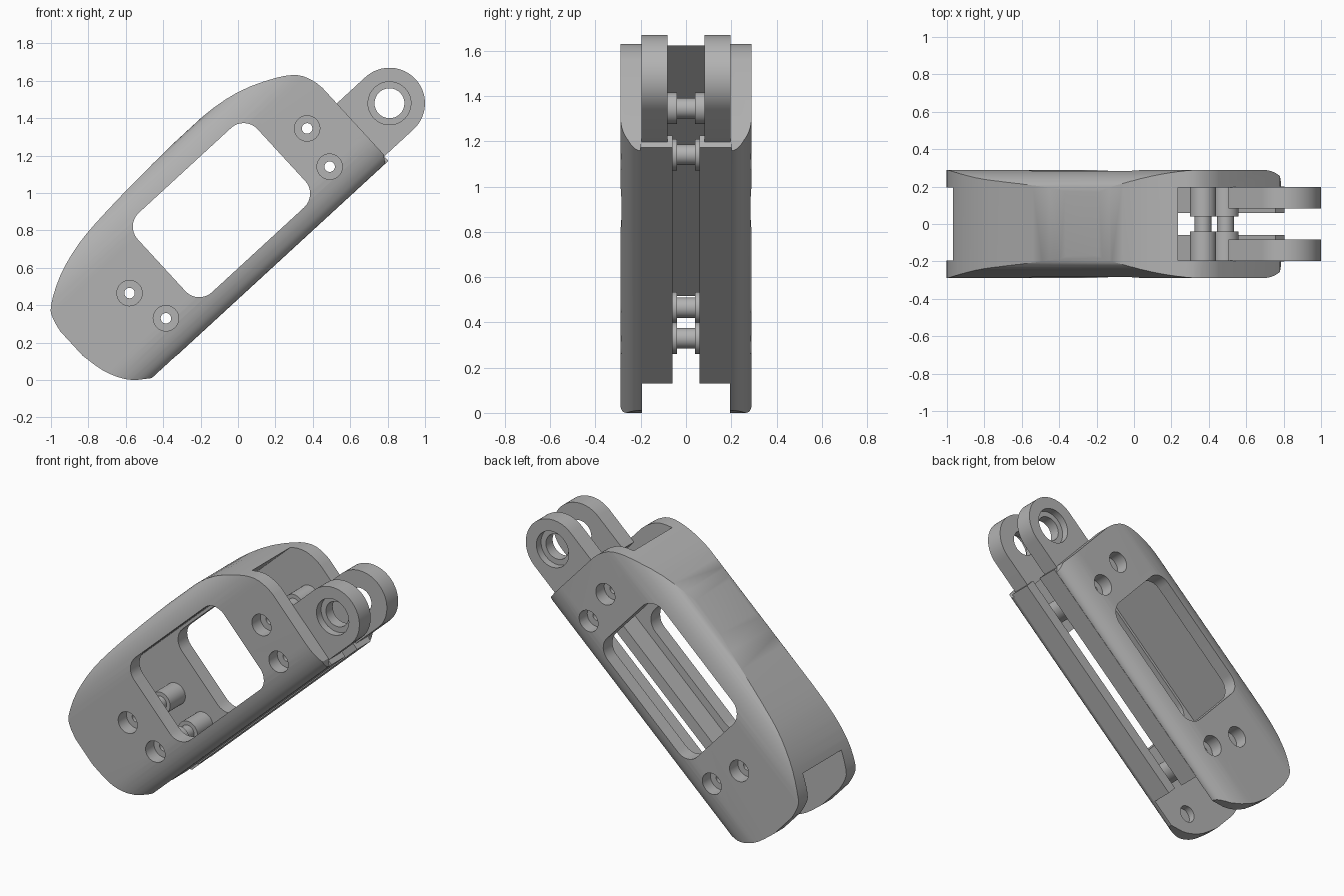
import bpy, bmesh, math
from mathutils import Matrix, Vector

old = bpy.data.objects.get("Cube")
if old:
    bpy.data.objects.remove(old)

# One plain grey material
grey = bpy.data.materials.new("plain grey")
grey.use_nodes = True
tone = (0.45, 0.45, 0.45, 1)
grey.diffuse_color = tone
grey.node_tree.nodes["Principled BSDF"].inputs["Base Color"].default_value = tone

# Parts are drawn lying flat (u along, v up) and tilted into place
TILT = Matrix.Rotation(-math.atan2(0.677, 0.736), 4, 'Y')
HALF = 0.29     # half width of the body
INNER = 0.195   # half width of the hollow
BOTTOM = 0.32


def prism(name, pts, a, b, along_u=False):
    """Extrude a profile from a to b: (u, v) across y, or (y, v) along u."""
    bm = bmesh.new()
    rings = []
    for d in (a, b):
        rings.append([bm.verts.new((d, p, q) if along_u else (p, d, q)) for p, q in pts])
    bm.faces.new(rings[0])
    bm.faces.new(rings[1][::-1])
    n = len(pts)
    for i in range(n):
        j = (i + 1) % n
        bm.faces.new((rings[0][i], rings[0][j], rings[1][j], rings[1][i]))
    bmesh.ops.recalc_face_normals(bm, faces=bm.faces)
    bm.transform(TILT)
    mesh = bpy.data.meshes.new(name)
    bm.to_mesh(mesh)
    bm.free()
    mesh.materials.append(grey)
    ob = bpy.data.objects.new(name, mesh)
    bpy.context.collection.objects.link(ob)
    return ob


def arc(cx, cy, rx, ry, start, end, steps):
    angles = [math.radians(start + (end - start) * i / steps) for i in range(steps + 1)]
    return [(cx + rx * math.cos(t), cy + ry * math.sin(t)) for t in angles]


def circle(c, r, steps=32):
    return arc(c[0], c[1], r, r, 0, 360, steps)[:-1]


def box(u0, u1, v0, v1):
    return [(u0, v0), (u1, v0), (u1, v1), (u0, v1)]


def combine(ob, tool, operation):
    mod = ob.modifiers.new("combine", 'BOOLEAN')
    mod.operation = operation
    mod.solver = 'EXACT'
    mod.object = tool
    bpy.context.view_layer.objects.active = ob
    bpy.ops.object.modifier_apply(modifier=mod.name)
    bpy.data.objects.remove(tool)


def cut(ob, pts, a, b):
    combine(ob, prism("cutter", pts, a, b), 'DIFFERENCE')


def spline(pts, steps=3):
    """Smooth curve through the points."""
    p = [Vector(q) for q in [pts[0]] + pts + [pts[-1]]]
    out = []
    for i in range(1, len(p) - 2):
        for k in range(steps):
            t = k / steps
            q = 0.5 * (2 * p[i] + (p[i + 1] - p[i - 1]) * t
                       + (2 * p[i - 1] - 5 * p[i] + 4 * p[i + 1] - p[i + 2]) * t * t
                       + (3 * p[i] - p[i - 1] - 3 * p[i + 1] + p[i + 2]) * t ** 3)
            out.append(tuple(q))
    return out + [pts[-1]]


# Side outline of the body
outline = [(-0.332, BOTTOM), (1.363, BOTTOM), (1.39, 0.36)] + spline([
    (1.39, 0.843), (1.378, 0.907), (1.339, 0.983), (1.241, 1.053), (1.043, 1.133),
    (0.8, 1.166), (0.451, 1.16), (0.094, 1.14), (-0.131, 1.113), (-0.32, 1.055),
    (-0.465, 0.971), (-0.505, 0.913), (-0.523, 0.835)]) + spline([
    (-0.523, 0.658), (-0.496, 0.524), (-0.45, 0.427), (-0.405, 0.372)])
body = prism("body_shell", outline, -HALF, HALF)

# Rounded cross-section, shared along the whole length
half = arc(0.2, 0.5, 0.09, 0.18, -90, 0, 10) + arc(0.17, 0.95, 0.12, 0.215, 0, 90, 12)
section = half + [(-y, v) for y, v in reversed(half)]
combine(body, prism("section", section, -1, 2, True), 'INTERSECT')

# Hollow, open underneath and at both ends
cut(body, box(-1, 2, 0, 1.035), -INNER, INNER)

# Rounded side windows
u0, u1, v0, v1, r = 0.115, 0.985, 0.44, 1.017, 0.1
window = (arc(u1 - r, v0 + r, r, r, -90, 0, 8) + arc(u1 - r, v1 - r, r, r, 0, 90, 8)
          + arc(u0 + r, v1 - r, r, r, 90, 180, 8) + arc(u0 + r, v0 + r, r, r, 180, 270, 8))
cut(body, window, -1, 1)

# Screw holes through both cheeks
screws = [(-0.112, 0.735), (-0.06, 0.504), (1.183, 0.74), (1.133, 0.508)]
for c in screws:
    cut(body, circle(c, 0.068), -1, 1)

# Blind pivot sockets on the inside of the cheeks
cut(body, circle((-0.34, 0.5), 0.055), -0.24, 0.24)

parts = [body]

# Screw posts: thin core with a thicker boss at each side
for i, c in enumerate(screws):
    core = prism(f"post_core_{i + 1}", circle(c, 0.045), -0.045, 0.045)
    cut(core, circle(c, 0.028), -1, 1)
    parts.append(core)
    for side, s in (("left", 1), ("right", -1)):
        boss = prism(f"post_boss_{i + 1}_{side}", circle(c, 0.07), s * 0.04, s * 0.205)
        cut(boss, circle(c, 0.028), -1, 1)
        parts.append(boss)

# Bottom rails and hinge lugs, one of each per side
hinge = (1.598, 0.541)
for side, s in (("back", 1), ("front", -1)):
    parts.append(prism(f"bottom_rail_{side}", box(-0.155, 1.385, 0.318, 0.39),
                       s * 0.06, s * 0.2))
    lug = prism(f"hinge_lug_{side}",
                [(1.36, 0.351)] + arc(*hinge, 0.19, 0.19, -90, 90, 24) + [(1.36, 0.731)],
                s * 0.082, s * 0.197)
    cut(lug, circle(hinge, 0.08), -1, 1)
    cut(lug, circle(hinge, 0.115), s * 0.15, s * 0.5)
    parts.append(lug)

# Smooth curves, crisp edges
bpy.ops.object.select_all(action='DESELECT')
for ob in parts:
    ob.select_set(True)
bpy.context.view_layer.objects.active = body
bpy.ops.object.shade_smooth_by_angle(angle=math.radians(25))
